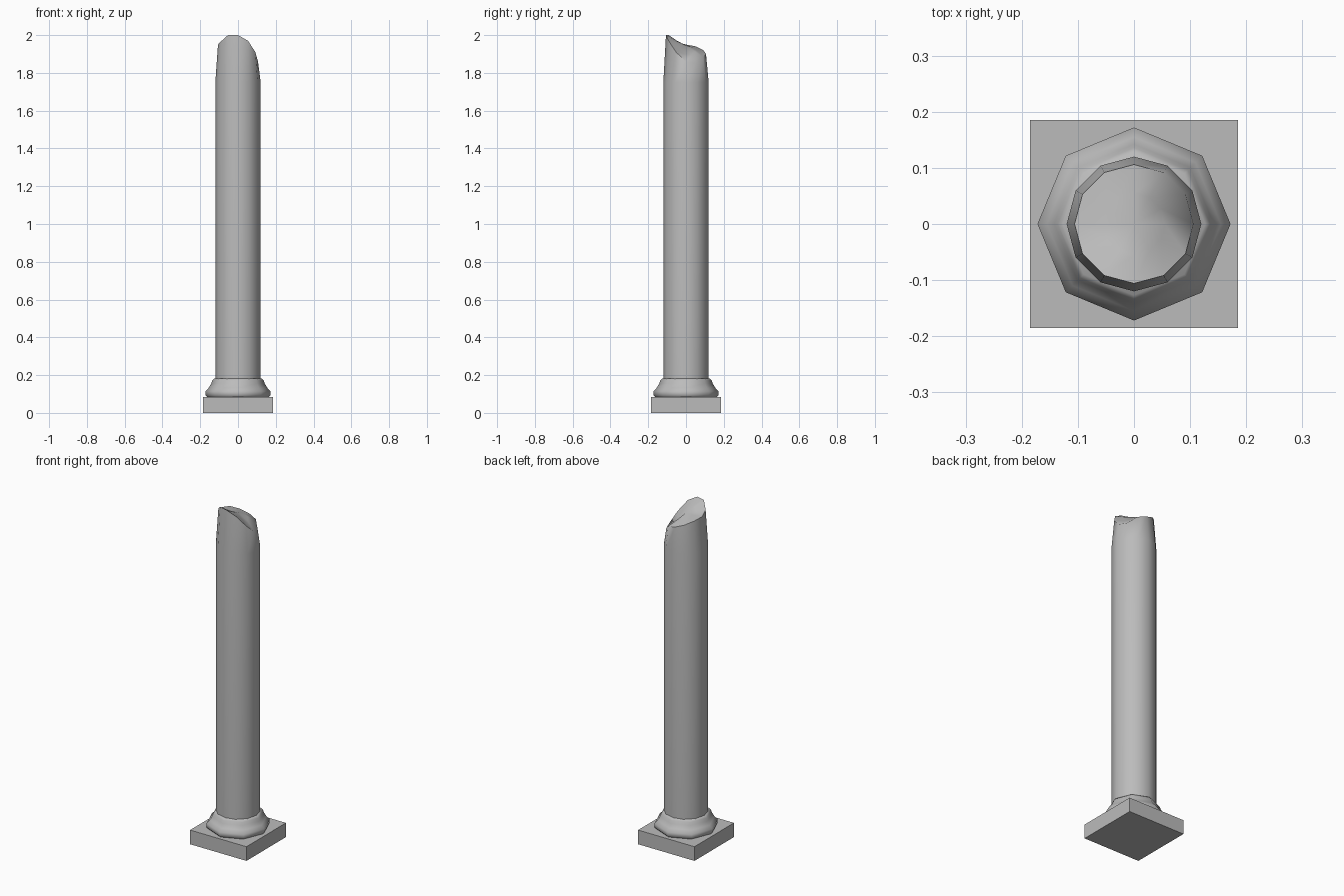
import bpy
import bmesh
from math import cos, sin, pi, radians

cube = bpy.data.objects.get("Cube")
if cube:
    bpy.data.objects.remove(cube, do_unlink=True)

stone = bpy.data.materials.new("grey_stone")
stone.use_nodes = True
GREY = (0.5, 0.5, 0.5, 1)
stone.diffuse_color = GREY
stone.node_tree.nodes["Principled BSDF"].inputs["Base Color"].default_value = GREY


def finish(name, bm, smooth=None):
    bmesh.ops.recalc_face_normals(bm, faces=bm.faces)
    mesh = bpy.data.meshes.new(name)
    bm.to_mesh(mesh)
    bm.free()
    mesh.materials.append(stone)
    ob = bpy.data.objects.new(name, mesh)
    bpy.context.collection.objects.link(ob)
    if smooth:
        bpy.ops.object.select_all(action="DESELECT")
        ob.select_set(True)
        bpy.context.view_layer.objects.active = ob
        bpy.ops.object.shade_smooth_by_angle(angle=radians(smooth))
    return ob


def ring(bm, sides, radius, heights):
    return [bm.verts.new((radius * cos(2 * pi * i / sides),
                          radius * sin(2 * pi * i / sides), z))
            for i, z in enumerate(heights)]


def bridge(bm, a, b):
    for i in range(len(a)):
        j = (i + 1) % len(a)
        bm.faces.new((a[i], a[j], b[j], b[i]))


# square plinth
bm = bmesh.new()
bmesh.ops.create_cube(bm, size=1)
for v in bm.verts:
    v.co = (v.co.x * 0.37, v.co.y * 0.37, (v.co.z + 0.5) * 0.084)
finish("plinth", bm)

# eight-sided base moulding
bm = bmesh.new()
profile = [(0.16, 0.08), (0.172, 0.093), (0.172, 0.115), (0.155, 0.133),
           (0.142, 0.155), (0.136, 0.172), (0.127, 0.182)]
rings = [ring(bm, 8, r, [z] * 8) for r, z in profile]
for a, b in zip(rings, rings[1:]):
    bridge(bm, a, b)
bm.faces.new(rings[0])
bm.faces.new(rings[-1])
finish("base_moulding", bm, 60)

# twelve-sided shaft with a slanted broken top
bm = bmesh.new()
rim_heights = [1.86, 1.85, 1.885, 1.90, 1.92, 1.94,
               1.95, 1.965, 2.0, 2.0, 1.97, 1.91]
bottom = ring(bm, 12, 0.12, [0.16] * 12)
neck = ring(bm, 12, 0.12, [1.75] * 12)
rim = ring(bm, 12, 0.106, rim_heights)
bridge(bm, bottom, neck)
bridge(bm, neck, rim)
bm.faces.new(bottom)
inner = ring(bm, 12, 0.055, [z * 0.5 + 0.97 for z in rim_heights])
bridge(bm, rim, inner)
peak = bm.verts.new((0, 0, 1.945))
for i in range(12):
    bm.faces.new((inner[i], inner[(i + 1) % 12], peak))
finish("broken_shaft", bm, 55)
